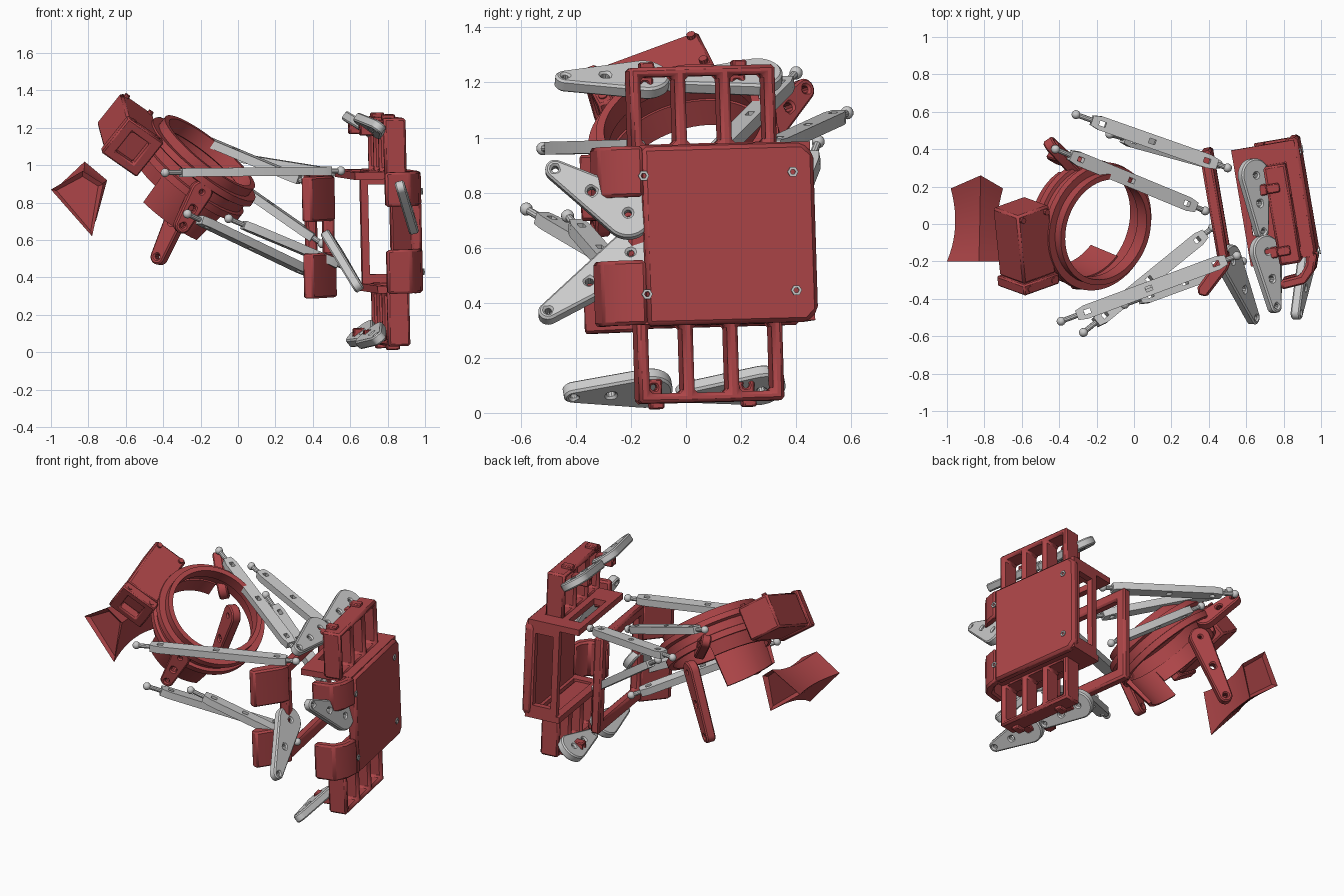
import bpy, bmesh
from math import sin, cos, pi, radians, acos
from mathutils import Matrix, Vector as V

if "Cube" in bpy.data.objects:
    bpy.data.objects.remove(bpy.data.objects["Cube"])

RED = bpy.data.materials.new("red_plastic")
RED.diffuse_color = (0.42, 0.06, 0.065, 1)
RED.use_nodes = True
RED.node_tree.nodes["Principled BSDF"].inputs["Base Color"].default_value = RED.diffuse_color

def finish(name, bm, M=Matrix(), mat=RED, bevel=0):
    bm.transform(M)
    bmesh.ops.recalc_face_normals(bm, faces=bm.faces)
    me = bpy.data.meshes.new(name)
    bm.to_mesh(me)
    bm.free()
    ob = bpy.data.objects.new(name, me)
    bpy.context.collection.objects.link(ob)
    if mat:
        me.materials.append(mat)
    if bevel:
        b = ob.modifiers.new("bevel", 'BEVEL')
        b.width, b.segments, b.limit_method, b.angle_limit = bevel, 1, 'ANGLE', radians(40)
    bpy.context.view_layer.objects.active = ob
    ob.select_set(True)
    bpy.ops.object.shade_smooth_by_angle(angle=radians(30))
    ob.select_set(False)
    return ob

def rect(a, b, c, d):
    return [(a, c), (b, c), (b, d), (a, d)]

def circle(x, y, r, n=16):
    return [(x + r * cos(2 * pi * i / n), y + r * sin(2 * pi * i / n)) for i in range(n)]

def slab(outline, w0, w1, holes=()):
    """Outline with holes, extruded from w0 to w1."""
    part = bmesh.new()
    edges = []
    for loop in [outline, *holes]:
        vs = [part.verts.new((x, y, w0)) for x, y in loop]
        edges += [part.edges.new((vs[i - 1], vs[i])) for i in range(len(vs))]
    bmesh.ops.triangle_fill(part, edges=edges, use_beauty=True, normal=(0, 0, 1))
    ex = bmesh.ops.extrude_face_region(part, geom=part.faces[:])
    bmesh.ops.translate(part, vec=(0, 0, w1 - w0), verts=[g for g in ex['geom'] if isinstance(g, bmesh.types.BMVert)])
    return part

def frame(o, u, w):
    u = V(u).normalized()
    w = V(w)
    w = (w - u * w.dot(u)).normalized()
    M = Matrix((u, w.cross(u), w)).transposed().to_4x4()
    M.translation = V(o)
    return M

def teardrop(name, big, small, normal, R=.09, r=.036, th=.052, mat=None):
    """Tapered arm: round at both ends, with pivot holes."""
    d = V(small) - V(big)
    L = d.length
    a = acos((R - r) / L)
    pts = [(R * cos(t), R * sin(t)) for t in [a + (2 * pi - 2 * a) * i / 24 for i in range(25)]]
    pts += [(L + r * cos(t), r * sin(t)) for t in [-a + 2 * a * i / 10 for i in range(11)]]
    holes = [circle(L, 0, r * .35, 10), circle(L * .5, 0, r * .45, 10), circle(0, 0, R * .15, 10)]
    finish(name, slab(pts, -th / 2, th / 2, holes), frame(big, d, normal), mat, .008)

def link(name, a, b):
    """Flat bar with slots, thin necks and ball ends."""
    a, b = V(a), V(b)
    L = (b - a).length
    s, e, w = .09, L - .06, .038
    outline = [(s, -w * .7), (s + .05, -w), (e - .05, -w), (e, -w * .7), (e, w * .7), (e - .05, w), (s + .05, w), (s, w * .7)]
    holes = [rect(x - .018, x + .018, -.013, .013) for x in (s + .06, L / 2, e - .06)]
    bm = slab(outline, -.023, .023, holes)
    for x, dx in ((0, s), (L, -.06)):
        bmesh.ops.create_uvsphere(bm, u_segments=14, v_segments=8, radius=.024, matrix=Matrix.Translation((x, 0, 0)))
        bmesh.ops.create_cone(bm, cap_ends=True, segments=10, radius1=.014, radius2=.014, depth=abs(dx),
                              matrix=Matrix.Translation((x + dx / 2, 0, 0)) @ Matrix.Rotation(pi / 2, 4, 'Y'))
    finish(name, bm, frame(a, b - a, (0, 0, 1)), None)

def revolve(profile, a0, a1, n):
    bm = bmesh.new()
    full = abs(a1 - a0 - 2 * pi) < 1e-4
    rings = []
    for i in range(n if full else n + 1):
        t = a0 + (a1 - a0) * i / n
        rings.append([bm.verts.new((r * cos(t), r * sin(t), h)) for r, h in profile])
    for i in range(n):
        p, q = rings[i], rings[(i + 1) % len(rings)]
        for j in range(len(profile)):
            bm.faces.new((p[j - 1], p[j], q[j], q[j - 1]))
    if not full:
        bm.faces.new(rings[0])
        bm.faces.new(rings[-1])
    return bm

# Main body frame: local x points out of the outer plate, z is measured from the middle
B = (Matrix.Translation((.96, 0, .65)) @ Matrix.Rotation(radians(9.7), 4, 'Z')
     @ Matrix.Rotation(radians(1.5), 4, 'X') @ Matrix.Rotation(radians(-1.5), 4, 'Y'))
YZ = B @ Matrix(((0, 0, 1, 0), (1, 0, 0, 0), (0, 1, 0, 0), (0, 0, 0, 1)))   # slab (y, z, x)
XZ = B @ Matrix(((1, 0, 0, 0), (0, 0, -1, 0), (0, 1, 0, 0), (0, 0, 0, 1)))  # slab (x, z, -y)

# Outer plate with corner bolts
plate = [(-.15, -.33), (.44, -.33), (.48, -.29), (.48, .28), (.44, .32), (-.15, .32)]
finish("outer_plate", slab(plate, -.06, 0), YZ, RED, .015)
for y in (-.17, .38):
    for s in (-1, 1):
        finish("plate_bolt", slab(circle(y + .02, s * .215, .02, 6), 0, .006, [circle(y + .02, s * .215, .01, 6)]), YZ, None)

# Body top and bottom walls, sloped wings, towers and tabs, mirrored about mid height
for s in (-1, 1):
    holes = [rect(-.2, -.08, -.1, .36)]
    if s > 0:
        holes.append(rect(-.32, -.24, .0, .36))
    z0, z1 = sorted((s * .285, s * .325))
    finish("body_wall", slab(rect(-.36 if s > 0 else -.25, -.02, -.16, .47), z0, z1, holes), B, RED)
    z0, z1 = sorted((s * .09 if s < 0 else .14, s * .325))
    wing = [(0, -.15), (-.03, -.24), (-.09, -.30), (-.22, -.31), (-.22, -.26), (-.11, -.25), (-.07, -.2), (-.06, -.15)]
    finish("body_wing", slab(wing, z0, z1), B, RED, .012)
    # Ladder tower holding the motors
    z0, z1 = sorted((s * .30, s * .61))
    slots = [rect(y, y + .125, *sorted((s * .33, s * .575))) for y in (-.135, .03, .195)]
    finish("motor_tower", slab(rect(-.175, .36, z0, z1), -.2, -.08, slots), YZ, RED, .012)
    for y in (-.1, .24):
        finish("motor_tab", slab(rect(y - .03, y + .03, s * .55 - .03, s * .55 + .03), -.32, -.2,
                                 [circle(y, s * .55, .012, 10)]), YZ, RED, .006)
        finish("tower_bump", slab(rect(y - .025, y + .025, *sorted((s * .6, s * .63))), -.2, -.13), YZ, RED, .006)
finish("side_wall", slab(rect(-.23, -.02, -.32, .32), -.47, -.43, [rect(-.19, -.07, -.24, .24)]), XZ, RED)

# Open front frame with two angled cheeks
finish("front_frame", slab(rect(-.13, .49, -.33, .31), -.53, -.47, [rect(-.06, .42, -.25, .24)]), YZ, RED, .012)
for z0, z1 in ((.07, .31), (-.34, -.10)):
    cheek = [(-.46, -.11), (-.49, -.16), (-.62, -.28), (-.665, -.26), (-.66, -.22), (-.53, -.09)]
    finish("front_cheek", slab(cheek, z0, z1), B, RED, .01)

# Tilted ring: local x points to the drive box, z along the ring axis
axis = V((.61, -.22, .76)).normalized()
u = V((-1, -.1, 0))
u = (u - axis * u.dot(axis)).normalized()
R = frame((-.15, -.03, 1.07), u, axis)
ring = [(.275, 0), (.305, 0), (.305, -.05), (.345, -.05), (.35, -.085), (.322, -.095), (.322, -.145),
        (.342, -.15), (.342, -.19), (.31, -.19), (.305, -.09), (.275, -.08)]
finish("receiver_ring", revolve(ring, 0, 2 * pi, 72), R)
for name, a0, a1, depth in (("ring_skirt_shallow", -1.3, .9, -.27), ("ring_skirt_deep", .9, 2.2, -.38)):
    skirt = [(.30, -.17), (.33, -.17), (.30, depth), (.28, depth)]
    finish(name, revolve(skirt, a0, a1, 24), R)

# Drive box: body, rimmed opening and screws
RX = R @ Matrix(((1, 0, 0, 0), (0, 0, 1, 0), (0, 1, 0, 0), (0, 0, 0, 1)))  # slab (radial, axial, tangent)
finish("drive_box", slab(rect(.31, .53, -.28, -.06), -.22, .17), RX, RED, .012)
finish("drive_box_rim", slab(rect(.30, .54, -.29, -.05), .17, .23, [rect(.36, .48, -.24, -.1)]), RX, RED, .008)
for x in (.34, .50):
    for y in (-.19, .2):
        finish("box_screw", slab(circle(x, y, .016, 10), -.065, -.045), R)

# Ring lugs
teardrop("lug_upper_back", (-.32, .30, 1.04), (-.44, .42, 1.17), (.6, .6, .3), .06, .04, .06, RED)
teardrop("lug_lower_back", (-.26, .31, .88), (-.42, .36, .51), (.5, .8, 0), .065, .042, .06, RED)
teardrop("lug_lower_front", (-.20, -.31, .86), (-.30, -.31, .68), (.3, -.9, 0), .06, .042, .06, RED)

# Loose saddle block, narrower in the middle
bm = bmesh.new()
front = [(-.83, .97), (-.72, .90), (-.78, .62), (-1.0, .87)]
back = [(-.82, 1.02), (-.70, .92), (-.76, .70), (-.98, .87)]
cx, cz = -.82, .84
rows = []
for i in range(11):
    t = i / 10
    k = .8 + .2 * (2 * t - 1) ** 2
    row = []
    for j, (p, q) in enumerate(zip(front, back)):
        x, z = V(p).lerp(V(q), t)
        row.append(bm.verts.new((cx + (x - cx) * k, -.2 + t * (.46 if j == 0 else .39), cz + (z - cz) * k)))
    rows.append(row)
for p, q in zip(rows, rows[1:]):
    for j in range(4):
        bm.faces.new((p[j - 1], p[j], q[j], q[j - 1]))
for end in (rows[0], rows[-1]):
    f = bm.faces.new(end)
    bmesh.ops.recalc_face_normals(bm, faces=bm.faces)
    bmesh.ops.inset_region(bm, faces=[f], thickness=.03, depth=-.02)
finish("saddle_block", bm)

# Six ball-ended links
for name, a, b in (("link_front_upper", (-.39, -.52, .96), (.55, -.17, .97)),
                   ("link_front_lower", (-.27, -.58, .74), (.42, -.02, .41)),
                   ("link_front_inner", (-.05, -.43, .715), (.58, -.2, .45)),
                   ("link_back_upper", (-.31, .585, 1.09), (.50, .30, .96)),
                   ("link_back_ring", (-.42, .40, 1.235), (.38, .07, .90)),
                   ("link_back_lower", (-.13, .48, .985), (.45, .32, .58))):
    link(name, a, b)

# Six motor arms
for name, big, small, n in (("arm_top_front", (.70, -.15, 1.21), (.75, -.44, 1.205), (.6, 0, .8)),
                            ("arm_top_back", (.64, .26, 1.22), (.68, -.04, 1.20), (.55, 0, .8)),
                            ("arm_bottom_front", (.71, -.14, .09), (.75, -.41, .075), (.6, 0, -.75)),
                            ("arm_bottom_back", (.66, .27, .10), (.70, .0, .075), (.6, 0, -.75)),
                            ("arm_side_upper", (.92, -.21, .72), (.87, -.475, .88), (.97, 0, .25)),
                            ("arm_side_lower", (.51, -.20, .57), (.635, -.50, .36), (.82, 0, .57))):
    teardrop(name, big, small, n)
